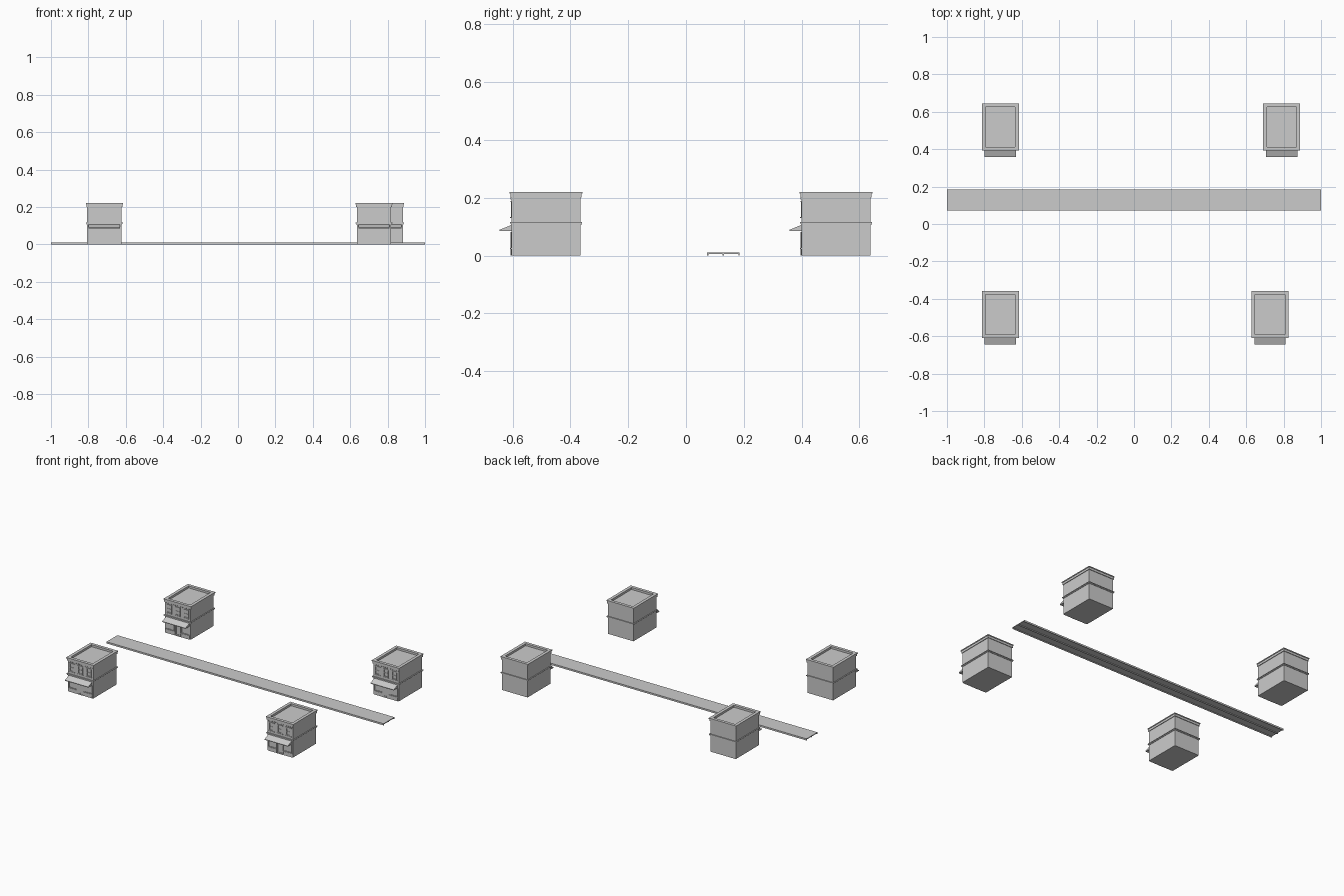
import bpy, bmesh
from mathutils import Matrix, Vector

if "Cube" in bpy.data.objects:
    bpy.data.objects.remove(bpy.data.objects["Cube"])


def add_box(bm, x0, x1, y0, y1, z0, z1):
    size = Vector((x1 - x0, y1 - y0, z1 - z0, 1))
    mid = Vector(((x0 + x1) / 2, (y0 + y1) / 2, (z0 + z1) / 2))
    bmesh.ops.create_cube(bm, size=1, matrix=Matrix.Translation(mid) @ Matrix.Diagonal(size))


def mesh_of(name, boxes):
    bm = bmesh.new()
    for b in boxes:
        add_box(bm, *b)
    me = bpy.data.meshes.new(name)
    bm.to_mesh(me)
    bm.free()
    return me


def ring(hx, hy, t, z0, z1):
    """Four boxes forming a rectangular frame lying flat."""
    return [(-hx, hx, -hy, -hy + t, z0, z1), (-hx, hx, hy - t, hy, z0, z1),
            (-hx, -hx + t, -hy + t, hy - t, z0, z1), (hx - t, hx, -hy + t, hy - t, z0, z1)]


def frame(cx, w, z0, z1, t, y0, y1):
    """Four boxes forming an upright frame on the front wall."""
    a, b = cx - w / 2, cx + w / 2
    return [(a, a + t, y0, y1, z0, z1), (b - t, b, y0, y1, z0, z1),
            (a + t, b - t, y0, y1, z0, z0 + t), (a + t, b - t, y0, y1, z1 - t, z1)]


HX, HY = 0.092, 0.119           # half size of the walls
F = -HY                         # front wall plane
parts = {}

# walls, and raised parapet with stepped cornice round the recessed roof
parts["walls"] = mesh_of("walls", [(-HX, HX, -HY, HY, 0, 0.206)])
parts["cornice"] = mesh_of("cornice", ring(0.096, 0.123, 0.016, 0.200, 0.214)
                           + ring(0.099, 0.126, 0.020, 0.214, 0.220))

# band between the two floors
parts["floor_band"] = mesh_of("floor_band", ring(0.095, 0.122, 0.006, 0.106, 0.111)
                              + ring(0.098, 0.125, 0.009, 0.111, 0.116))

# small blocks under the front cornice
n = 14
parts["cornice_blocks"] = mesh_of("cornice_blocks", [
    (x - 0.003, x + 0.003, F - 0.004, F + 0.002, 0.194, 0.201)
    for x in (-0.085 + 0.17 * i / (n - 1) for i in range(n))])

# three upper windows with middle rail, sill and lintel
boxes = []
for cx in (-0.061, 0, 0.061):
    boxes += frame(cx, 0.035, 0.134, 0.186, 0.005, F - 0.003, F + 0.002)
    boxes.append((cx - 0.013, cx + 0.013, F - 0.002, F + 0.002, 0.158, 0.162))
    boxes.append((cx - 0.020, cx + 0.020, F - 0.005, F + 0.002, 0.130, 0.134))
    boxes.append((cx - 0.019, cx + 0.019, F - 0.004, F + 0.002, 0.185, 0.189))
parts["upper_windows"] = mesh_of("upper_windows", boxes)

# shopfront: two display windows with stall boards, and a central door
boxes = frame(0, 0.044, 0, 0.082, 0.005, F - 0.004, F + 0.002)
boxes += frame(0, 0.032, 0.005, 0.064, 0.005, F - 0.002, F + 0.002)
for cx in (-0.055, 0.055):
    boxes += frame(cx, 0.060, 0.026, 0.082, 0.004, F - 0.003, F + 0.002)
    boxes.append((cx - 0.031, cx + 0.031, F - 0.003, F + 0.002, 0.0, 0.022))
    boxes.append((cx - 0.033, cx + 0.033, F - 0.005, F + 0.002, 0.022, 0.026))
parts["shopfront"] = mesh_of("shopfront", boxes)

# sloping wedge awning
bm = bmesh.new()
add_box(bm, -0.084, 0.084, -0.161, F, 0.085, 0.106)
for v in bm.verts:
    if v.co.y < F - 0.01 and v.co.z > 0.1:
        v.co.z = 0.089
awning = bpy.data.meshes.new("awning")
bm.to_mesh(awning)
bm.free()
parts["awning"] = awning

# four copies of the shop
places = {"front_left": (-0.714, -0.484), "back_left": (-0.714, 0.519),
          "front_right": (0.727, -0.484), "back_right": (0.789, 0.519)}
for place, (x, y) in places.items():
    for name, me in parts.items():
        ob = bpy.data.objects.new(f"{place}_{name}", me)
        ob.location = (x, y, 0)
        bpy.context.collection.objects.link(ob)

# long road slab with ribs below
road = [(-1, 1, 0.073, 0.185, 0.006, 0.011)]
for y in (0.075, 0.129, 0.183):
    road.append((-1, 1, y - 0.002, y + 0.002, 0, 0.006))
bpy.context.collection.objects.link(bpy.data.objects.new("road", mesh_of("road", road)))
